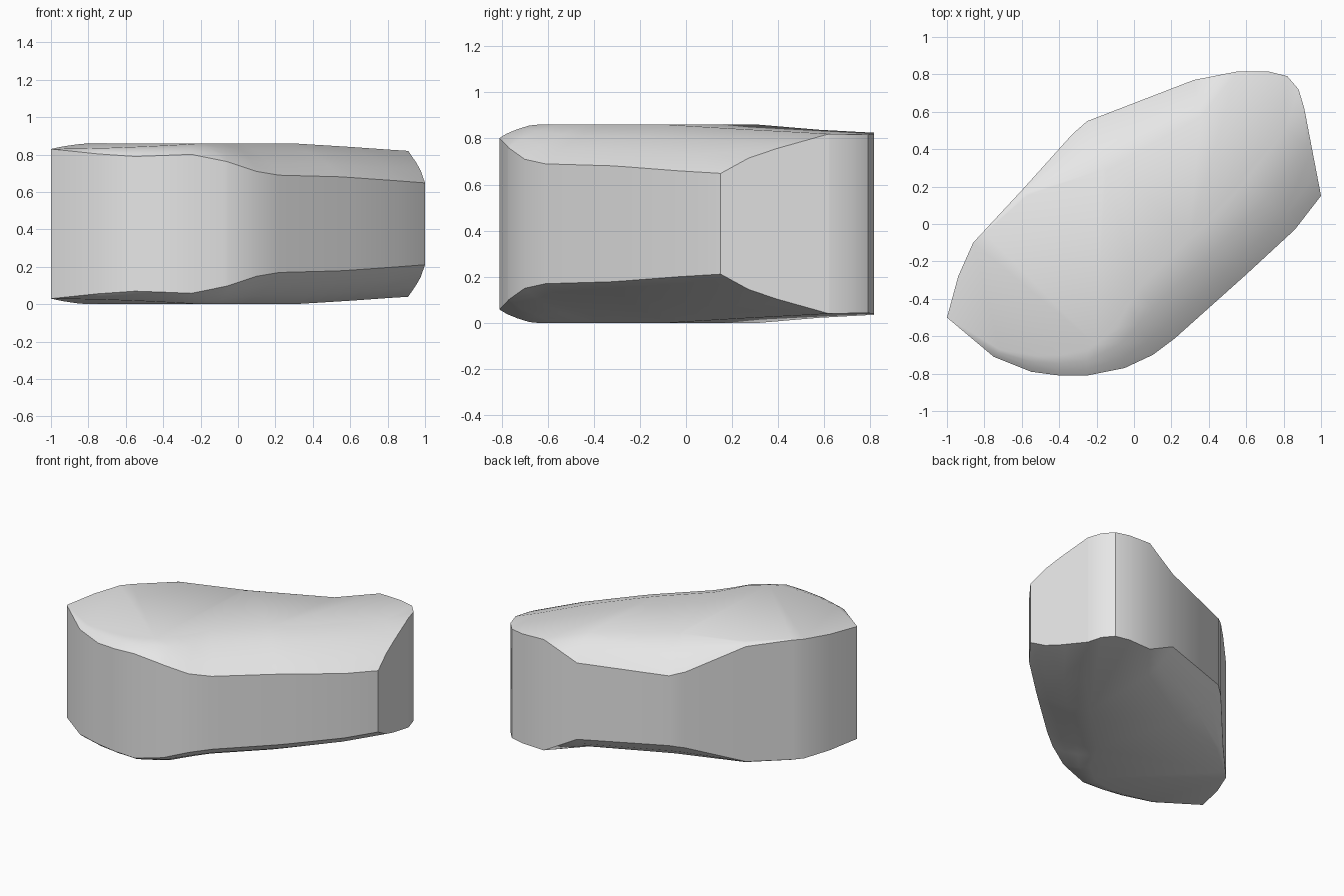
import bpy, bmesh
from mathutils import Vector

cube = bpy.data.objects.get("Cube")
if cube:
    bpy.data.objects.remove(cube, do_unlink=True)

HEIGHT = 0.86
MID = HEIGHT / 2

# Plan outline, counter-clockwise: x, y, bevel width, bevel drop
OUTLINE = [
    (-1, -.5, 0, 0), (-.75, -.71, .05, .03), (-.55, -.79, .09, .05),
    (-.4, -.81, .11, .05), (-.25, -.81, .13, .05), (-.05, -.77, .22, .1),
    (.1, -.7, .3, .15), (.22, -.61, .33, .17), (.6, -.27, .35, .18),
    (.86, -.03, .37, .19), (1.1, .28, .37, .2), (.91, .62, 0, 0),
    (.88, .72, 0, 0), (.82, .79, 0, 0), (.72, .815, 0, 0),
    (.55, .815, 0, 0), (.32, .77, .2, .14), (-.25, .55, .28, .18),
    (-.33, .48, .25, .16), (-.6, .18, .04, .02), (-.86, -.1, 0, 0),
    (-.94, -.28, 0, 0),
]

# Bevel section: share of the width, share of the drop, from cap to wall
SECTION = [(1, 0), (.6, .28), (.25, .62), (0, 1)]


def make_ring(bm, across, down, side):
    """One loop of the stone; side is +1 for the upper half, -1 for the lower."""
    ring = []
    for i, (x, y, width, drop) in enumerate(OUTLINE):
        here = Vector((x, y))
        along = (here - Vector(OUTLINE[i - 1][:2])).normalized()
        inward = Vector((-along.y, along.x))
        spot = here + inward * width * across
        ring.append(bm.verts.new((spot.x, spot.y, MID + side * (MID - drop * down))))
    return ring


def taper(x, y):
    """Thickness lost on each side towards both ends of the long diagonal."""
    t = (x + y) / 2 ** .5
    return max(0, t - FAR) * .043 + max(0, NEAR - t) * .065


# Stone body: stacked loops from the upper cap down to the lower cap
bm = bmesh.new()
rings = [make_ring(bm, a, d, 1) for a, d in SECTION]
rings += [make_ring(bm, a, d, -1) for a, d in reversed(SECTION)]
count = len(OUTLINE)
for upper, lower in zip(rings, rings[1:]):
    for i in range(count):
        j = (i + 1) % count
        bm.faces.new((upper[i], lower[i], lower[j], upper[j]))
bm.faces.new(rings[0])
bm.faces.new(list(reversed(rings[-1])))
bmesh.ops.remove_doubles(bm, verts=bm.verts, dist=.0005)


def slice_body(point, normal, cut=False):
    geom = bm.verts[:] + bm.edges[:] + bm.faces[:]
    return bmesh.ops.bisect_plane(bm, geom=geom, plane_co=point, plane_no=normal,
                                  clear_outer=cut)


# Flat end facet, sliced through the wide bevel and closed
result = slice_body((1, .15, 0), (.47, .09, 0), cut=True)
rim = [e for e in bm.edges if e.is_boundary]
bmesh.ops.holes_fill(bm, edges=rim, sides=0)

# Creases across the caps where the stone starts to thin
FAR, NEAR = .15, -.6
for t in (FAR, NEAR):
    slice_body(Vector((1, 1, 0)).normalized() * t, (1, 1, 0))
for v in bm.verts:
    side = (v.co.z - MID) / MID
    v.co.z -= side * taper(v.co.x, v.co.y)

bmesh.ops.recalc_face_normals(bm, faces=bm.faces)
mesh = bpy.data.meshes.new("stone_body")
bm.to_mesh(mesh)
bm.free()
stone = bpy.data.objects.new("stone_body", mesh)
bpy.context.collection.objects.link(stone)

# Plain grey stone
grey = bpy.data.materials.new("stone_grey")
grey.use_nodes = True
colour = (.8, .8, .8, 1)
grey.diffuse_color = colour
grey.node_tree.nodes["Principled BSDF"].inputs["Base Color"].default_value = colour
mesh.materials.append(grey)

# Soft bevels, crisp end facet
bpy.context.view_layer.objects.active = stone
stone.select_set(True)
bpy.ops.object.shade_smooth_by_angle(angle=.6)
